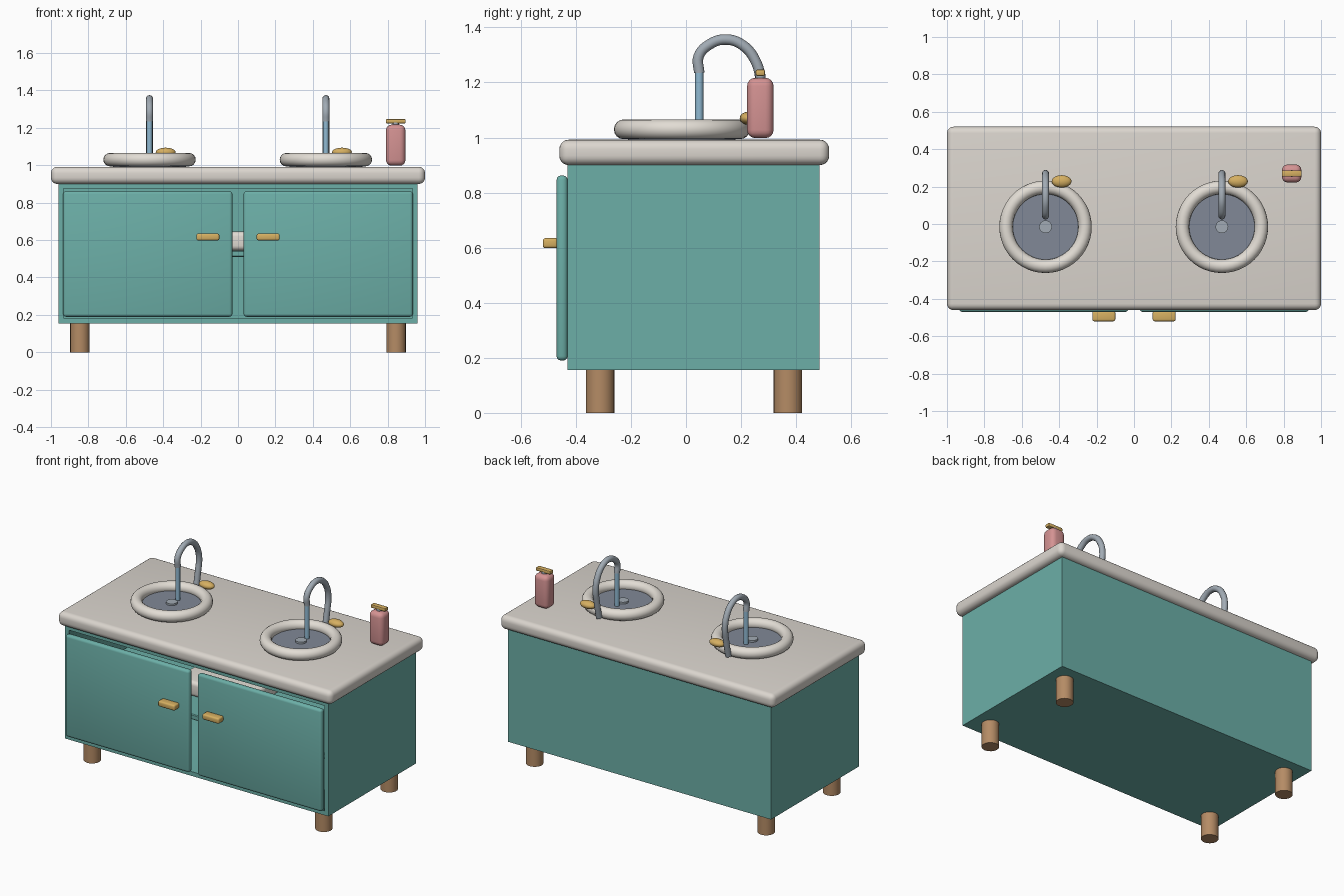
import bpy, bmesh, math
from mathutils import Vector

if "Cube" in bpy.data.objects:
    bpy.data.objects.remove(bpy.data.objects["Cube"])


def material(name, r, g, b):
    m = bpy.data.materials.new(name)
    m.diffuse_color = (r, g, b, 1)
    m.use_nodes = True
    m.node_tree.nodes["Principled BSDF"].inputs["Base Color"].default_value = m.diffuse_color
    return m


TEAL = material("teal_paint", 0.15, 0.43, 0.39)
CREAM = material("cream_ceramic", 0.76, 0.72, 0.66)
STONE = material("stone_top", 0.71, 0.67, 0.62)
GOLD = material("brass", 0.67, 0.43, 0.12)
WOOD = material("wood", 0.46, 0.26, 0.13)
STEEL = material("steel", 0.36, 0.41, 0.46)
BASIN = material("basin_grey", 0.22, 0.25, 0.31)
WATER = material("water", 0.28, 0.49, 0.65)
PINK = material("pink_soap", 0.66, 0.29, 0.29)


def finish(ob, name, mat, angle=35):
    ob.name = name
    ob.data.materials.append(mat)
    bpy.context.view_layer.objects.active = ob
    ob.select_set(True)
    bpy.ops.object.shade_smooth_by_angle(angle=math.radians(angle))
    ob.select_set(False)
    return ob


def box(name, mat, lo, hi, bevel=0.0, segments=4):
    """Box from its two extreme corners, with optional rounded edges."""
    lo, hi = Vector(lo), Vector(hi)
    me = bpy.data.meshes.new(name)
    bm = bmesh.new()
    bmesh.ops.create_cube(bm, size=1)
    bmesh.ops.scale(bm, vec=hi - lo, verts=bm.verts)
    bmesh.ops.translate(bm, vec=(lo + hi) / 2, verts=bm.verts)
    if bevel:
        bmesh.ops.bevel(bm, geom=bm.edges[:], offset=bevel, segments=segments,
                        profile=0.5, affect='EDGES')
    bm.to_mesh(me)
    bm.free()
    ob = bpy.data.objects.new(name, me)
    bpy.context.collection.objects.link(ob)
    return finish(ob, name, mat)


def cylinder(name, mat, x, y, z0, z1, r, sides=24):
    bpy.ops.mesh.primitive_cylinder_add(vertices=sides, radius=r, depth=z1 - z0,
                                        location=(x, y, (z0 + z1) / 2))
    ob = bpy.context.object
    return finish(ob, name, mat)


# Cabinet carcass: a box hollowed out from the front
body = box("cabinet_body", TEAL, (-0.96, -0.43, 0.155), (0.96, 0.485, 0.905))
bm = bmesh.new()
bm.from_mesh(body.data)
front = min(bm.faces, key=lambda f: f.calc_center_median().y)
bmesh.ops.inset_region(bm, faces=[front], thickness=0.04)
ret = bmesh.ops.extrude_discrete_faces(bm, faces=[front])
bmesh.ops.translate(bm, vec=(0, 0.875, 0), verts=ret["faces"][0].verts)
bm.to_mesh(body.data)
bm.free()

# Interior shelf and folded towel
box("shelf", TEAL, (-0.92, -0.40, 0.51), (0.92, 0.445, 0.545), 0.005, 1)
box("folded_towel", CREAM, (-0.32, -0.2, 0.545), (0.2, 0.2, 0.645), 0.025)

# Doors with pulls
for side, s in (("left", -1), ("right", 1)):
    xs = sorted((s * 0.03, s * 0.935))
    box(side + "_door", TEAL, (xs[0], -0.47, 0.19), (xs[1], -0.43, 0.862), 0.016, 3)
    xs = sorted((s * 0.10, s * 0.223))
    box(side + "_door_handle", GOLD, (xs[0], -0.52, 0.598), (xs[1], -0.465, 0.635), 0.01, 3)

# Legs
for xn, x in (("left", -0.845), ("right", 0.845)):
    for yn, y in (("front", -0.312), ("back", 0.37)):
        cylinder(f"{yn}_{xn}_leg", WOOD, x, y, 0, 0.157, 0.052)

# Countertop
box("countertop", STONE, (-1, -0.46, 0.90), (1, 0.52, 0.992), 0.034, 5)

# Faucet path in the y-z plane
PATH = [(0.235, 1.01), (0.258, 1.12), (0.27, 1.21), (0.25, 1.283), (0.205, 1.336),
        (0.145, 1.356), (0.085, 1.338), (0.046, 1.295), (0.048, 1.235)]


def faucet(name, x):
    cu = bpy.data.curves.new(name, 'CURVE')
    cu.dimensions = '3D'
    cu.bevel_depth = 0.019
    cu.bevel_resolution = 4
    cu.use_fill_caps = True
    sp = cu.splines.new('BEZIER')
    sp.resolution_u = 5
    sp.bezier_points.add(len(PATH) - 1)
    for p, (y, z) in zip(sp.bezier_points, PATH):
        p.co = (x, y, z)
        p.handle_left_type = p.handle_right_type = 'AUTO'
    ob = bpy.data.objects.new(name, cu)
    bpy.context.collection.objects.link(ob)
    bpy.context.view_layer.objects.active = ob
    ob.select_set(True)
    bpy.ops.object.convert(target='MESH')
    ob = bpy.context.object
    return finish(ob, name, STEEL, 50)


# Two sinks, each with rim, basin, drain, faucet, water stream and tap
for side, x in (("left", -0.473), ("right", 0.47)):
    y = -0.015
    bpy.ops.mesh.primitive_torus_add(location=(x, y, 1.03), major_radius=0.211,
                                     minor_radius=0.036, major_segments=48,
                                     minor_segments=16)
    finish(bpy.context.object, side + "_sink_rim", CREAM, 60)
    cylinder(side + "_basin", BASIN, x, y, 0.985, 1.018, 0.195, 48)
    cylinder(side + "_drain", STEEL, x, y, 1.015, 1.03, 0.034)
    faucet(side + "_faucet", x)
    cylinder(side + "_water_stream", WATER, x, 0.048, 1.016, 1.24, 0.015, 16)
    bpy.ops.mesh.primitive_uv_sphere_add(segments=24, ring_count=12, radius=1,
                                         location=(x + 0.086, 0.228, 1.07),
                                         scale=(0.053, 0.033, 0.024))
    finish(bpy.context.object, side + "_tap_handle", GOLD, 60)

# Soap bottle with neck and pump bar
box("soap_bottle", PINK, (0.791, 0.222, 0.998), (0.895, 0.318, 1.217), 0.03, 4)
cylinder("soap_neck", STEEL, 0.843, 0.27, 1.21, 1.23, 0.018, 16)
box("soap_pump", GOLD, (0.79, 0.253, 1.224), (0.896, 0.287, 1.247), 0.006, 2)
